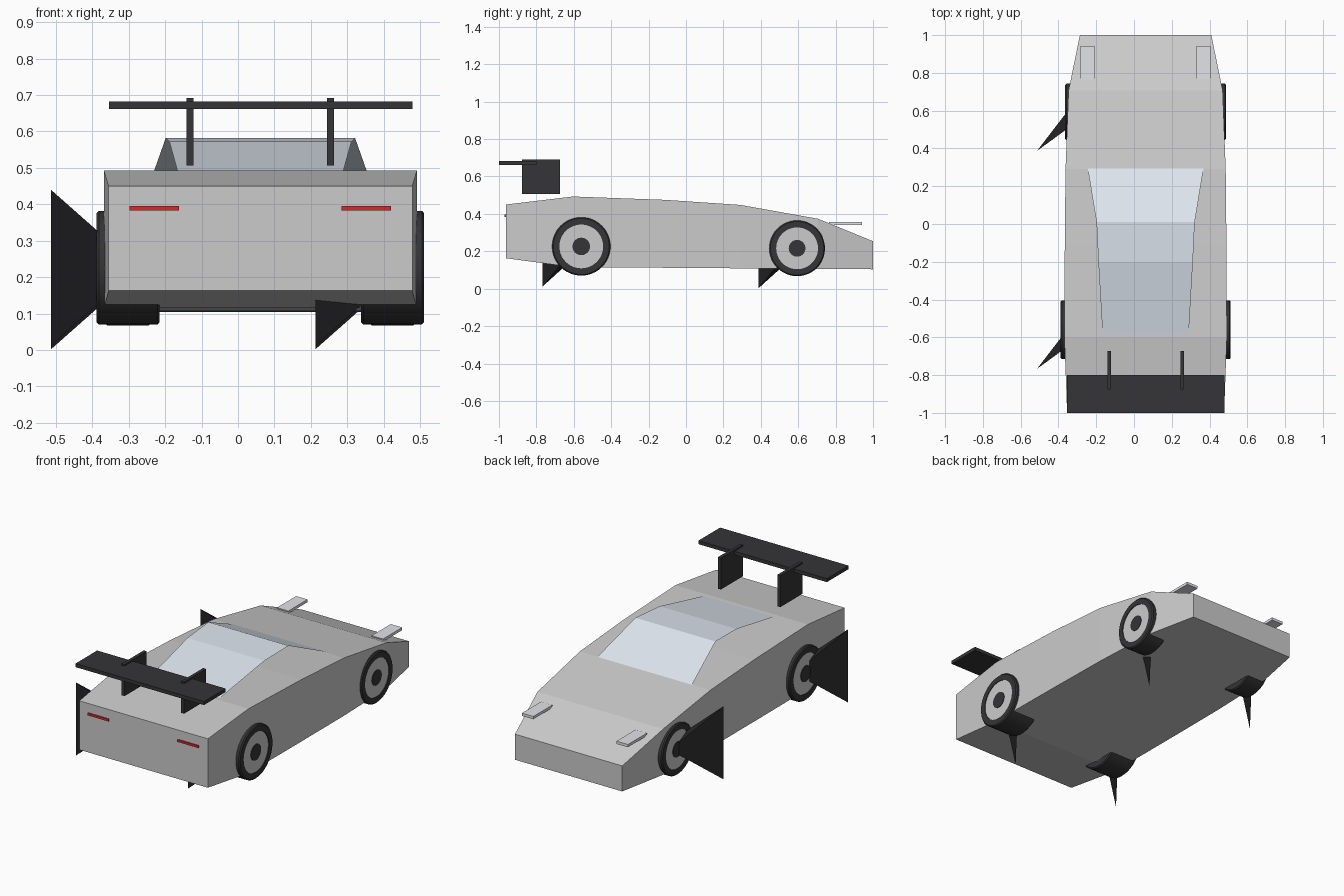
import bpy, bmesh
from math import pi
from mathutils import Matrix

if "Cube" in bpy.data.objects:
    bpy.data.objects.remove(bpy.data.objects["Cube"])

CX = 0.0615  # centre line of the car


def mat(name, rgb):
    m = bpy.data.materials.new(name)
    m.diffuse_color = (*rgb, 1)
    m.use_nodes = True
    m.node_tree.nodes["Principled BSDF"].inputs["Base Color"].default_value = m.diffuse_color
    return m


DARK = mat("dark", (0.035, 0.035, 0.038))
BLACK = mat("black", (0.018, 0.018, 0.02))
GLASS = mat("glass", (0.72, 0.78, 0.85))
RED = mat("red", (0.7, 0.02, 0.03))
WHITE = mat("lamp_white", (0.75, 0.77, 0.8))


def make(name, bm, material=None):
    bmesh.ops.recalc_face_normals(bm, faces=bm.faces)
    me = bpy.data.meshes.new(name)
    bm.to_mesh(me)
    bm.free()
    ob = bpy.data.objects.new(name, me)
    bpy.context.collection.objects.link(ob)
    if material:
        me.materials.append(material)
    return ob


def box(name, x, y, z, material=None):
    bm = bmesh.new()
    bmesh.ops.create_cube(bm, size=1)
    for v in bm.verts:
        v.co = [lo + (c + 0.5) * (hi - lo) for c, (lo, hi) in zip(v.co, (x, y, z))]
    return make(name, bm, material)


def smooth(ob):
    bpy.context.view_layer.objects.active = ob
    for o in bpy.context.selected_objects:
        o.select_set(False)
    ob.select_set(True)
    bpy.ops.object.shade_smooth_by_angle(angle=0.6)


def disc(name, centre, r, half, material=None):
    bm = bmesh.new()
    bmesh.ops.create_cone(bm, cap_ends=True, segments=48, radius1=r, radius2=r, depth=2 * half,
                          matrix=Matrix.Translation(centre) @ Matrix.Rotation(pi / 2, 4, 'Y'))
    smooth(make(name, bm, material))


def tyre(name, centre, r, half):
    # rectangular section with a small shoulder, spun round the axle
    pts = [(-half, r * .75), (-half, r * .96), (-half + .006, r),
           (half - .006, r), (half, r * .96), (half, r * .75)]
    bm = bmesh.new()
    vs = [bm.verts.new((x, 0, q)) for x, q in pts]
    edges = [bm.edges.new((vs[i], vs[(i + 1) % 6])) for i in range(6)]
    bmesh.ops.spin(bm, geom=vs + edges, cent=(0, 0, 0), axis=(1, 0, 0), angle=2 * pi, steps=48)
    bmesh.ops.remove_doubles(bm, verts=bm.verts, dist=1e-4)
    bmesh.ops.translate(bm, verts=bm.verts, vec=centre)
    smooth(make(name, bm, DARK))


# body: stations of (y, bottom z, top z, half width)
stations = [(-.963, .163, .45, .417), (-.604, .115, .493, .43), (-.11, .112, .475, .428),
            (.29, .109, .448, .424), (.706, .106, .374, .408), (1.0, .104, .254, .348)]
bm = bmesh.new()
rings = [[bm.verts.new((CX + sx * w, y, z)) for sx, z in ((-1, b), (1, b), (1, t), (-1, t))]
         for y, b, t, w in stations]
for a, b in zip(rings, rings[1:]):
    for i in range(4):
        j = (i + 1) % 4
        bm.faces.new((a[i], a[j], b[j], b[i]))
bm.faces.new(rings[0])
bm.faces.new(rings[-1])
make("body", bm)

# canopy: open-sided glass strip of (y, z, half width)
bm = bmesh.new()
rows = [[bm.verts.new((CX + s * w, y, z)) for s in (-1, 1)]
        for y, z, w in ((.295, .449, .307), (.01, .582, .26), (-.2, .572, .25), (-.58, .493, .228))]
for a, b in zip(rows, rows[1:]):
    bm.faces.new((a[0], a[1], b[1], b[0]))
make("canopy_glass", bm, GLASS)

# wheels and the slanted blades on each hub
for end, y, z, r, half in (("rear", -.56, .226, .156, .0865), ("front", .594, .216, .149, .0625)):
    for side, s in (("left", -1), ("right", 1)):
        n = f"{end}_{side}_"
        c = (CX + s * .363, y, z)
        tyre(n + "tyre", c, r, half)
        disc(n + "rim", c, r * .755, half - .004)
        disc(n + "hub", c, r * .3, half - .001, DARK)
        bm = bmesh.new()
        v = [bm.verts.new((c[0] + dx, y + dy, z + dz)) for dx, dy, dz in
             ((-.212, -.207, .214), (-.212, -.207, -.214), (.03, -.03, 0), (-.03, .03, 0))]
        for f in ((0, 1, 2), (0, 1, 3), (0, 2, 3), (1, 2, 3)):
            bm.faces.new([v[i] for i in f])
        make(n + "blade", bm, BLACK)

# rear wing
box("wing", (-.354, .479), (-1, -.8), (.662, .683), DARK)

# paired wing struts, lamps
for side, s in (("left", -1), ("right", 1)):
    def pair(name, off, half, y, z, m):
        x = CX + s * off
        box(f"{side}_{name}", (x - half, x + half), y, z, m)
    pair("wing_strut", .193, .0095, (-.877, -.673), (.507, .692), DARK)
    pair("tail_light", .291, .068, (-.97, -.95), (.383, .396), RED)
    pair("headlight", .307, .037, (.765, .942), (.34, .356), WHITE)
